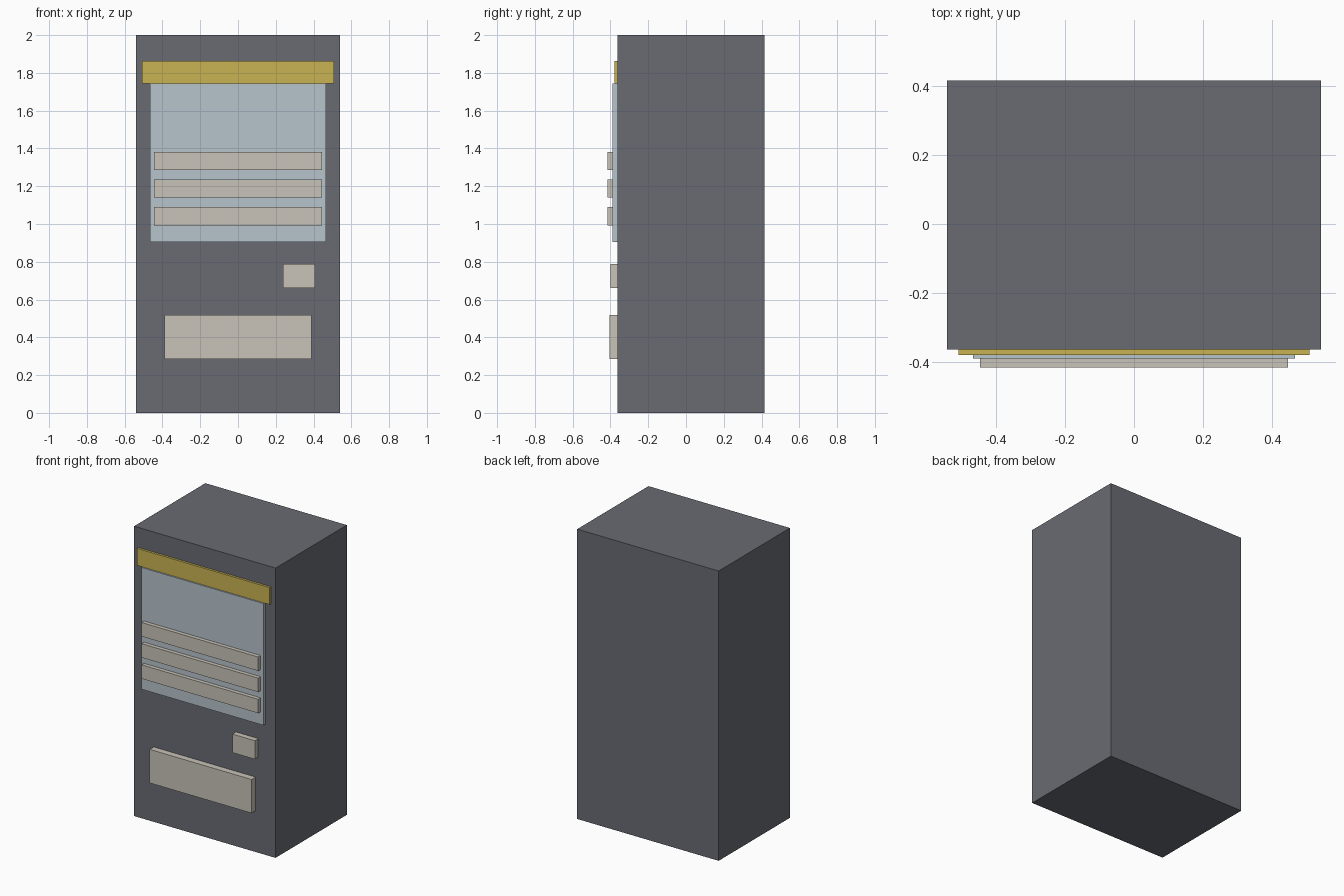
import bpy
import bmesh
from mathutils import Vector

old = bpy.data.objects.get("Cube")
if old:
    bpy.data.objects.remove(old, do_unlink=True)


def make_material(name, rgb):
    mat = bpy.data.materials.new(name)
    mat.use_nodes = True
    colour = (*rgb, 1.0)
    mat.diffuse_color = colour
    mat.node_tree.nodes["Principled BSDF"].inputs["Base Color"].default_value = colour
    return mat


def add_box(name, mat, low, high):
    """Box between two opposite corners, with its origin at its centre."""
    low, high = Vector(low), Vector(high)
    bm = bmesh.new()
    bmesh.ops.create_cube(bm, size=1.0)
    bmesh.ops.scale(bm, vec=high - low, verts=bm.verts)
    mesh = bpy.data.meshes.new(name)
    bm.to_mesh(mesh)
    bm.free()
    mesh.materials.append(mat)
    obj = bpy.data.objects.new(name, mesh)
    obj.location = (low + high) / 2
    bpy.context.collection.objects.link(obj)
    return obj


grey = make_material("dark grey", (0.14, 0.147, 0.17))
yellow = make_material("sign yellow", (0.578, 0.456, 0.085))
glass = make_material("pale blue", (0.468, 0.552, 0.604))
beige = make_material("warm beige", (0.578, 0.546, 0.479))

FRONT = -0.362   # cabinet front plane
PANE = -0.388    # window front plane

# Cabinet
add_box("cabinet", grey, (-0.54, FRONT, 0), (0.54, 0.415, 2))

# Header sign and display window
add_box("header_sign", yellow, (-0.507, -0.378, 1.745), (0.507, FRONT, 1.862))
add_box("display_window", glass, (-0.465, PANE, 0.905), (0.465, FRONT, 1.745))

# Product shelves, evenly stacked on the window
for i in range(3):
    z = 0.993 + i * 0.146
    add_box(f"shelf_{i + 1}", beige, (-0.445, -0.415, z), (0.445, PANE, z + 0.096))

# Payment panel and collection tray
add_box("payment_panel", beige, (0.238, -0.4, 0.66), (0.408, FRONT, 0.788))
add_box("collection_tray", beige, (-0.39, -0.406, 0.285), (0.388, FRONT, 0.517))
